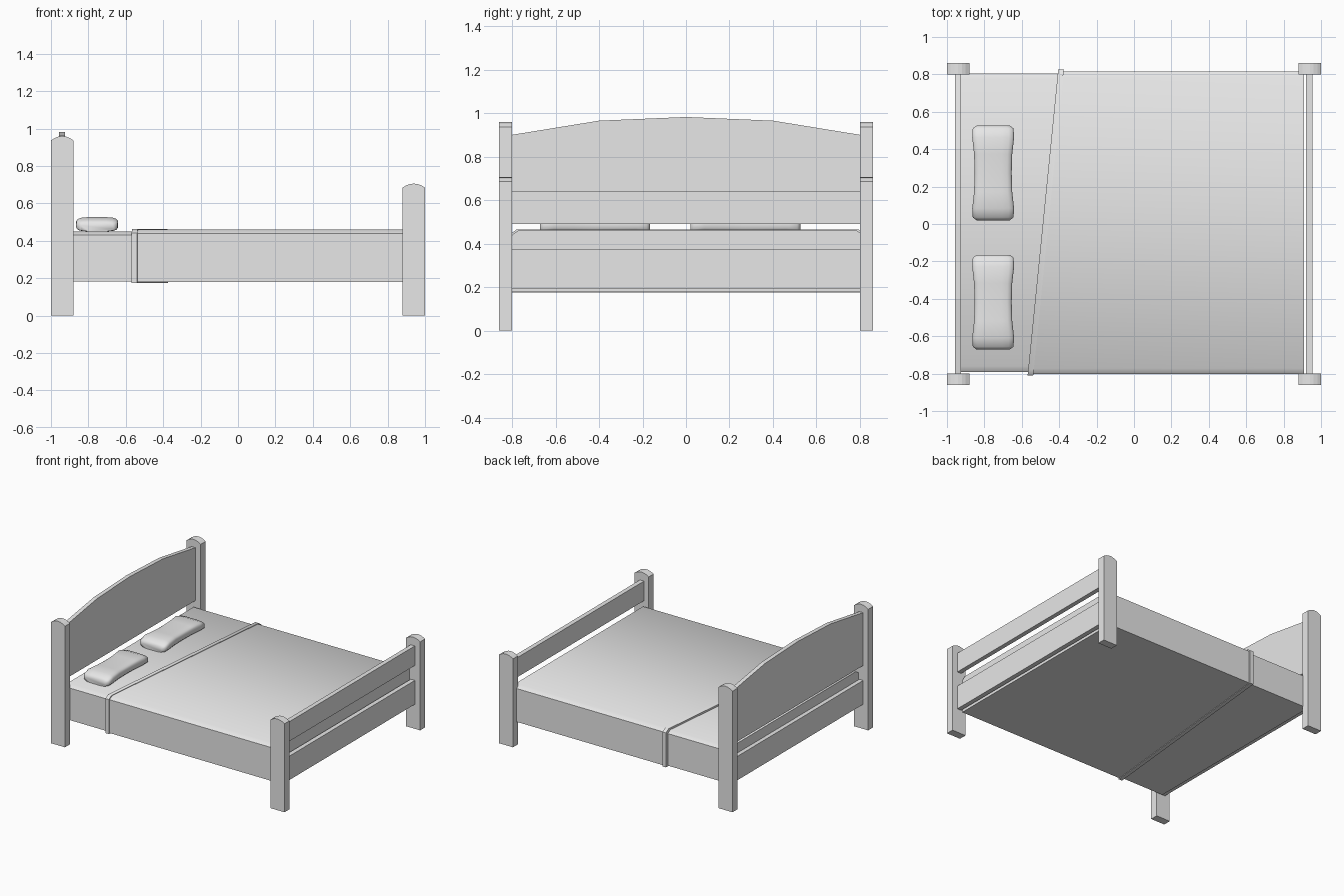
import bpy, bmesh, math

if "Cube" in bpy.data.objects:
    bpy.data.objects.remove(bpy.data.objects["Cube"])

grey = bpy.data.materials.new("light grey")
grey.use_nodes = True
grey.diffuse_color = (0.8, 0.8, 0.8, 1)
grey.node_tree.nodes["Principled BSDF"].inputs["Base Color"].default_value = (0.8, 0.8, 0.8, 1)


def loft(name, rings, smooth=None):
    """Skin a list of equal-length rings and cap both ends."""
    bm = bmesh.new()
    loops = [[bm.verts.new(p) for p in ring] for ring in rings]
    n = len(loops[0])
    for a, b in zip(loops, loops[1:]):
        for i in range(n):
            j = (i + 1) % n
            bm.faces.new((a[i], a[j], b[j], b[i]))
    bm.faces.new(loops[0])
    bm.faces.new(loops[-1])
    bmesh.ops.recalc_face_normals(bm, faces=bm.faces)
    mesh = bpy.data.meshes.new(name)
    bm.to_mesh(mesh)
    bm.free()
    mesh.materials.append(grey)
    obj = bpy.data.objects.new(name, mesh)
    bpy.context.collection.objects.link(obj)
    if smooth:
        bpy.ops.object.select_all(action='DESELECT')
        obj.select_set(True)
        bpy.context.view_layer.objects.active = obj
        bpy.ops.object.shade_smooth_by_angle(angle=math.radians(smooth))
    return obj


def board(name, x0, x1, profile):
    """Extrude a (y, z) profile along x."""
    return loft(name, [[(x, y, z) for y, z in profile] for x in (x0, x1)])


def post(name, x, y0, y1, shoulder, crown):
    """Square post with a gently arched top."""
    half, steps = 0.06, 6
    outline = [(x - half, 0), (x + half, 0)]
    for i in range(steps + 1):
        t = 1 - 2 * i / steps
        outline.append((x + half * t, shoulder + (crown - shoulder) * (1 - t * t)))
    loft(name, [[(px, y, pz) for px, pz in outline] for y in (y0, y1)])


def bedding_profile(y0, y1, bottom, top, chamfer_y, chamfer_z):
    return [(y0, bottom), (y1, bottom), (y1, top - chamfer_z), (y1 - chamfer_y, top),
            (y0 + chamfer_y, top), (y0, top - chamfer_z)]


def fold_x(y):
    """Slanted edge of the turned-down blanket."""
    return -0.48 + 0.1 * y


# Corner posts
for side, s in (("left", 1), ("right", -1)):
    y0, y1 = sorted((s * 0.8, s * 0.86))
    post("head_post_" + side, -0.94, y0, y1, 0.937, 0.96)
    post("foot_post_" + side, 0.94, y0, y1, 0.685, 0.706)

# Head and foot boards
board("headboard", -0.957, -0.925, [(-0.8, 0.49), (0.8, 0.49), (0.8, 0.9), (0.4, 0.965),
                                    (0, 0.982), (-0.4, 0.965), (-0.8, 0.9)])


def rail(name, x0, x1, z0, z1):
    board(name, x0, x1, [(-0.8, z0), (0.8, z0), (0.8, z1), (-0.8, z1)])


rail("head_lower_rail", -0.957, -0.925, 0.19, 0.375)
rail("foot_lower_rail", 0.92, 0.955, 0.19, 0.375)
rail("foot_upper_rail", 0.92, 0.955, 0.49, 0.642)

# Mattress, blanket and blanket hem
mattress = bedding_profile(-0.79, 0.805, 0.182, 0.45, 0.03, 0.02)
loft("mattress", [[(x, y, z) for y, z in mattress] for x in (-0.924, 0.9)], 40)

blanket = bedding_profile(-0.802, 0.815, 0.18, 0.46, 0.03, 0.022)
loft("blanket", [[(fold_x(y), y, z) for y, z in blanket],
                 [(0.908, y, z) for y, z in blanket]], 40)

hem = bedding_profile(-0.81, 0.825, 0.175, 0.464, 0.03, 0.022)
loft("blanket_hem", [[(fold_x(y) + dx, y, z) for y, z in hem]
                     for dx in (-0.008, 0.022)], 40)


# Pillows: rounded sections, pinched in the middle and lower at the ends
def pillow(name, centre_y):
    rings = []
    for t, half, height in ((-1, 0.09, 0.045), (-0.94, 0.11, 0.06), (-0.75, 0.113, 0.077),
                            (-0.4, 0.103, 0.075), (0, 0.1, 0.072), (0.4, 0.103, 0.075),
                            (0.75, 0.113, 0.077), (0.94, 0.11, 0.06), (1, 0.09, 0.045)):
        ring = []
        for k in range(16):
            a = math.tau * (k + 0.5) / 16
            c, s = math.cos(a), math.sin(a)
            px = math.copysign(abs(c) ** 0.5, c) * half
            pz = math.copysign(abs(s) ** 0.5, s) * height / 2
            ring.append((-0.753 + px, centre_y + 0.253 * t, 0.45 + height / 2 + pz))
        rings.append(ring)
    loft(name, rings, 60)


pillow("pillow_left", 0.273)
pillow("pillow_right", -0.418)
